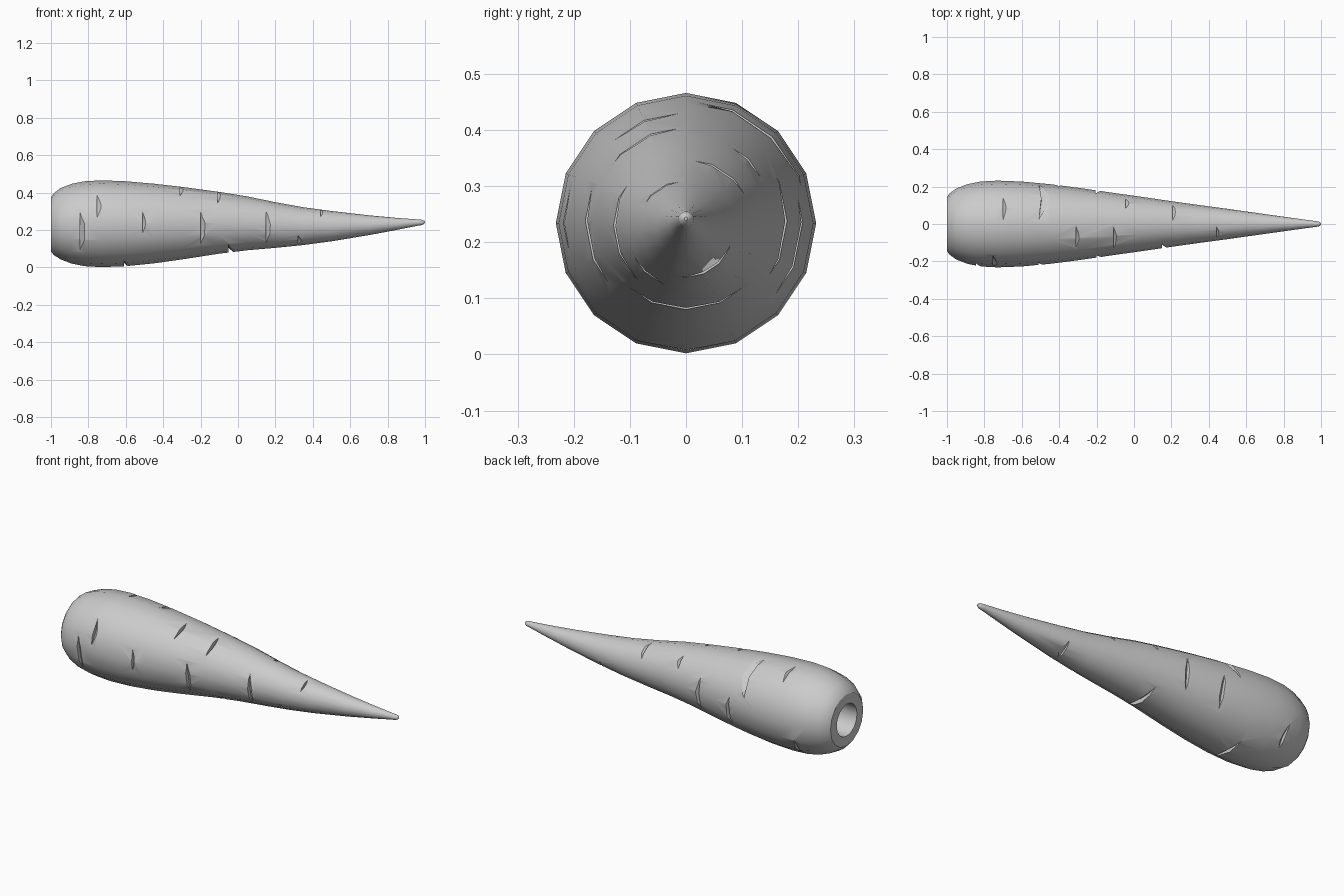
import bpy, bmesh, math

if "Cube" in bpy.data.objects:
    bpy.data.objects.remove(bpy.data.objects["Cube"], do_unlink=True)

SIDES = 16

grey = bpy.data.materials.new("plain grey")
grey.use_nodes = True
grey.diffuse_color = (0.6, 0.6, 0.6, 1)
grey.node_tree.nodes["Principled BSDF"].inputs["Base Color"].default_value = (0.6, 0.6, 0.6, 1)

# Root outline: x, radius, height of the axis
PROFILE = [
    (-1.0, .145, .23), (-.985, .165, .232), (-.95, .19, .234), (-.89, .213, .234),
    (-.82, .227, .234), (-.73, .232, .234), (-.6, .227, .234), (-.45, .213, .235),
    (-.3, .194, .237), (-.1, .165, .239), (.05, .144, .236), (.2, .122, .227),
    (.35, .101, .221), (.5, .081, .221), (.7, .053, .226), (.85, .032, .233),
    (.96, .017, .24), (.985, .014, .241), (.996, .008, .242),
]


def axis_at(x):
    """Radius and axis height of the root at a given x."""
    for (x0, r0, z0), (x1, r1, z1) in zip(PROFILE, PROFILE[1:]):
        if x <= x1:
            t = (x - x0) / (x1 - x0)
            return r0 + (r1 - r0) * t, z0 + (z1 - z0) * t
    return PROFILE[-1][1:]


def skin(bm, rings):
    """Join consecutive closed rings and cap both ends."""
    n = len(rings[0])
    for a, b in zip(rings, rings[1:]):
        for i in range(n):
            j = (i + 1) % n
            bm.faces.new((a[i], a[j], b[j], b[i]))
    bm.faces.new(rings[0])
    bm.faces.new(rings[-1])


def make_object(name, bm):
    bmesh.ops.recalc_face_normals(bm, faces=bm.faces)
    mesh = bpy.data.meshes.new(name)
    bm.to_mesh(mesh)
    bm.free()
    mesh.materials.append(grey)
    obj = bpy.data.objects.new(name, mesh)
    bpy.context.collection.objects.link(obj)
    return obj


# Root body, with a stem socket sunk into the thick end
bm = bmesh.new()
socket = [(-.85, .09, .23), (-1.0, .09, .23)]
rings = []
for x, r, z in socket + PROFILE + [(1.0, .003, .242)]:
    ring = []
    for k in range(SIDES):
        a = math.tau * k / SIDES
        ring.append(bm.verts.new((x, r * math.cos(a), z + r * math.sin(a))))
    rings.append(ring)
skin(bm, rings)
root = make_object("carrot_root", bm)

# Skin creases: x, start angle, end angle, width, lean along x
# (angles run from the back, over the top, to the front)
CREASES = [
    (-.845, 157, 226, .02, 0), (-.755, 134, 176, .02, 0), (-.51, 160, 197, .015, 0),
    (-.2, 155, 224, .028, 0), (.15, 138, 235, .025, 0), (.44, 90, 154, .014, 0),
    (-.31, 90, 134, .016, 0), (-.11, 90, 145, .016, 0), (-.7, 48, 88, .014, 0),
    (-.51, 10, 90, .05, .03), (-.045, 27, 60, .018, 0), (.205, 25, 88, .018, 0),
    (-.41, -45, 18, .025, 0), (-.205, -40, 30, .025, 0), (-.82, -60, -20, .018, 0),
    (-.61, -125, -62, .018, 0), (-.05, -140, -42, .026, 0), (.32, -155, -108, .02, 0),
    (.48, -105, -10, .045, 0),
]
STEPS = 8
bm = bmesh.new()
for x, start, end, width, lean in CREASES:
    radius, z = axis_at(x)
    depth = min(.024, radius * .17)
    rings = []
    for k in range(STEPS + 1):
        t = k / STEPS
        bulge = math.sin(math.pi * t)
        a = math.radians(start + (end - start) * t)
        left = x + lean * (1 - abs(2 * t - 1)) * .5
        w = .003 + width * bulge
        floor = radius + .004 - (depth + .004) * bulge
        top = radius + .02
        # Steep wall toward the thick end, sloping wall toward the tip
        slope = w * (top - floor) / max(radius - floor, .012)
        section = [(left, floor), (left, top), (left + min(slope, w * 2), top)]
        rings.append([bm.verts.new((px, r * math.cos(a), z + r * math.sin(a)))
                      for px, r in section])
    skin(bm, rings)
cutter = make_object("crease_cutter", bm)
cutter.hide_render = True

# Cut the creases and smooth the skin while keeping crease edges sharp
cut = root.modifiers.new("creases", 'BOOLEAN')
cut.operation = 'DIFFERENCE'
cut.solver = 'EXACT'
cut.object = cutter
bpy.ops.object.select_all(action='DESELECT')
bpy.context.view_layer.objects.active = root
root.select_set(True)
bpy.ops.object.modifier_apply(modifier=cut.name)
bpy.data.objects.remove(cutter, do_unlink=True)
bpy.ops.object.shade_smooth_by_angle(angle=math.radians(32))
